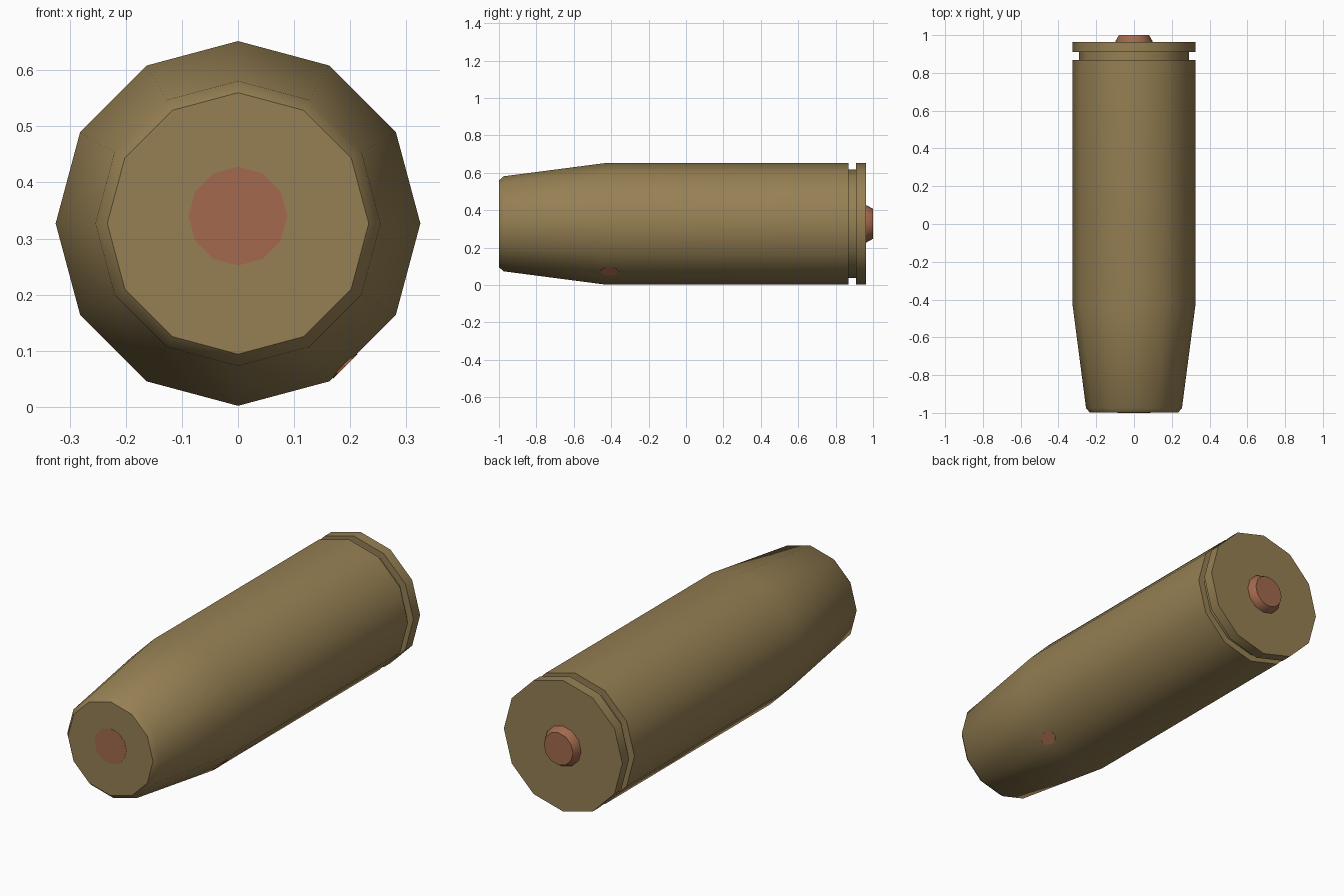
import bpy, bmesh, math
from mathutils import Vector

if "Cube" in bpy.data.objects:
    bpy.data.objects.remove(bpy.data.objects["Cube"])

SIDES = 12
ZC = 0.327  # height of the long axis


def material(name, rgb):
    m = bpy.data.materials.new(name)
    m.diffuse_color = (*rgb, 1)
    m.use_nodes = True
    m.node_tree.nodes["Principled BSDF"].inputs["Base Color"].default_value = m.diffuse_color
    return m


brass = material("dull_brass", (0.305, 0.216, 0.087))
copper = material("reddish_copper", (0.366, 0.141, 0.076))


def finish(name, bm, mat):
    bmesh.ops.recalc_face_normals(bm, faces=bm.faces)
    me = bpy.data.meshes.new(name)
    bm.to_mesh(me)
    bm.free()
    me.materials.append(mat)
    ob = bpy.data.objects.new(name, me)
    bpy.context.collection.objects.link(ob)
    bpy.ops.object.select_all(action='DESELECT')
    ob.select_set(True)
    bpy.context.view_layer.objects.active = ob
    bpy.ops.object.shade_smooth_by_angle(angle=math.radians(34))
    return ob


def lathe(name, profile, mat, zc=ZC):
    """Closed solid turned around the y axis from (y, radius) points."""
    bm = bmesh.new()
    rings = []
    for y, r in profile:
        rings.append([bm.verts.new((r * math.cos(a), y, zc + r * math.sin(a)))
                      for a in (2 * math.pi * i / SIDES for i in range(SIDES))])
    for a, b in zip(rings, rings[1:]):
        for i in range(SIDES):
            j = (i + 1) % SIDES
            bm.faces.new((a[i], a[j], b[j], b[i]))
    bm.faces.new(rings[0])
    bm.faces.new(rings[-1])
    return finish(name, bm, mat)


# Casing with tapered neck, extractor groove and rim
lathe("casing", [(-0.999, 0.233), (-0.975, 0.254), (-0.43, 0.325), (0.868, 0.325),
                 (0.868, 0.29), (0.91, 0.29), (0.91, 0.325), (0.963, 0.325)], brass)

# Primer button on the back
lathe("primer", [(0.955, 0.099), (0.966, 0.099), (1.0, 0.08)], copper)

# Painted patch on the front face
lathe("front_patch", [(-1.0, 0.088), (-0.996, 0.088)], copper, 0.34)

# Small painted spot on the lower right facet
bm = bmesh.new()
out = Vector((math.cos(-math.pi / 4), 0, math.sin(-math.pi / 4)))
side = Vector((-out.z, 0, out.x))
centre = Vector((0, -0.41, ZC)) + out * 0.3145 - side * 0.045
loops = [[bm.verts.new(centre + out * d + Vector((0, 0.048 * math.cos(t), 0))
                       + side * 0.032 * math.sin(t))
          for t in (2 * math.pi * i / 10 for i in range(10))] for d in (-0.004, 0.001)]
for i in range(10):
    j = (i + 1) % 10
    bm.faces.new((loops[0][i], loops[0][j], loops[1][j], loops[1][i]))
for loop in loops:
    bm.faces.new(loop)
finish("side_spot", bm, copper)
